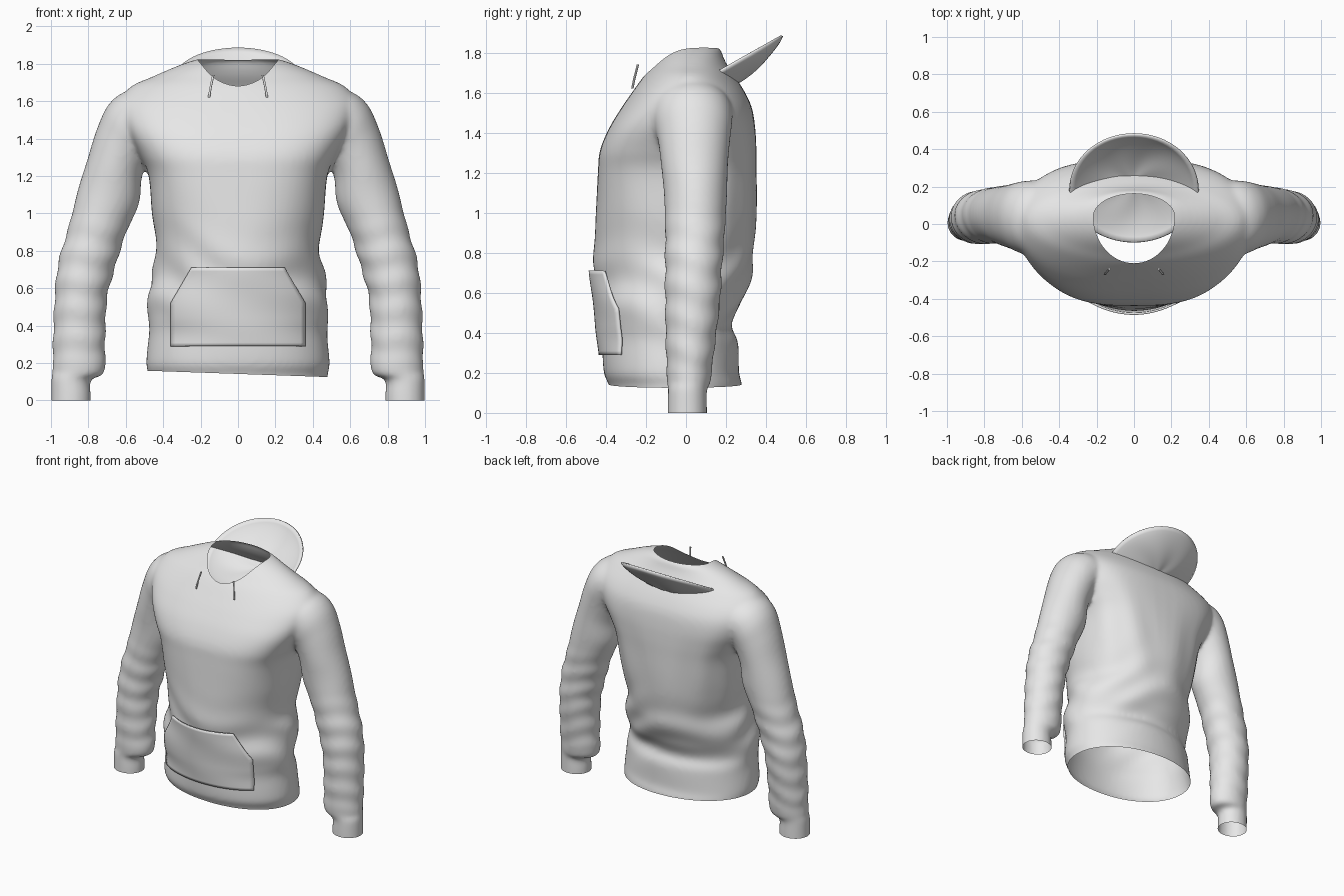
import bpy, bmesh, math
from math import sin, cos, pi, exp
from mathutils import Vector

if "Cube" in bpy.data.objects:
    bpy.data.objects.remove(bpy.data.objects["Cube"])

cloth = bpy.data.materials.new("light_grey_cloth")
cloth.use_nodes = True
GREY = (0.8, 0.8, 0.8, 1)
cloth.diffuse_color = GREY
cloth.node_tree.nodes["Principled BSDF"].inputs["Base Color"].default_value = GREY


def smooth_rows(rows, steps=5):
    """Catmull-Rom interpolation through a list of number tuples."""
    out = []
    for i in range(len(rows) - 1):
        p0, p1 = rows[max(i - 1, 0)], rows[i]
        p2, p3 = rows[i + 1], rows[min(i + 2, len(rows) - 1)]
        for k in range(steps):
            t = k / steps
            out.append([b + t / 2 * (c - a + t * (2 * a - 5 * b + 4 * c - d + t * (3 * (b - c) + d - a)))
                        for a, b, c, d in zip(p0, p1, p2, p3)])
    return out + [list(rows[-1])]


def loft(bm, rings):
    """Closed skin through rings of points, with both ends capped."""
    loops = [[bm.verts.new(p) for p in ring] for ring in rings]
    n = len(loops[0])
    for a, b in zip(loops, loops[1:]):
        for i in range(n):
            bm.faces.new((a[i], a[(i + 1) % n], b[(i + 1) % n], b[i]))
    bm.faces.new(loops[0])
    bm.faces.new(loops[-1])


def grid(bm, rows):
    """Open skin through rows of points."""
    lines = [[bm.verts.new(p) for p in row] for row in rows]
    for a, b in zip(lines, lines[1:]):
        for i in range(len(a) - 1):
            bm.faces.new((a[i], a[i + 1], b[i + 1], b[i]))


def make_object(name, bm, fix_normals=True):
    if fix_normals:
        bmesh.ops.recalc_face_normals(bm, faces=bm.faces)
    mesh = bpy.data.meshes.new(name)
    bm.to_mesh(mesh)
    bm.free()
    obj = bpy.data.objects.new(name, mesh)
    bpy.context.collection.objects.link(obj)
    mesh.materials.append(cloth)
    return obj


def shade(obj):
    bpy.ops.object.select_all(action='DESELECT')
    obj.select_set(True)
    bpy.context.view_layer.objects.active = obj
    bpy.ops.object.shade_smooth_by_angle(angle=math.radians(45))


# Torso sections: height, half width, front y, back y, squareness
TORSO = smooth_rows([
    (.06, .475, -.37, .275, 2.1), (.14, .48, -.385, .28, 2.1), (.2, .49, -.41, .265, 2.1),
    (.35, .478, -.42, .26, 2), (.44, .478, -.43, .225, 2), (.55, .48, -.445, .28, 2),
    (.68, .462, -.455, .325, 1.9), (.8, .435, -.46, .337, 2.1), (1, .46, -.45, .35, 2.4),
    (1.2, .478, -.44, .35, 2.8), (1.31, .525, -.43, .35, 2.9), (1.42, .585, -.385, .345, 2.9),
    (1.52, .63, -.325, .33, 2.6), (1.6, .635, -.27, .295, 2.3), (1.68, .57, -.212, .245, 2),
    (1.73, .46, -.165, .21, 2), (1.78, .345, -.12, .185, 2), (1.815, .25, -.08, .172, 2),
    (1.84, .15, -.03, .13, 2)])

# Sleeve sections: inner x, inner z, outer x, outer z, front y, back y
SLEEVE = smooth_rows([
    (.3, 1.4, .41, 1.68, -.15, .2), (.42, 1.36, .59, 1.655, -.17, .23),
    (.475, 1.31, .69, 1.585, -.16, .23),
    (.49, 1.27, .755, 1.45, -.14, .22), (.515, 1.19, .805, 1.29, -.125, .21),
    (.53, 1.05, .855, 1.13, -.11, .205), (.6, .89, .9, .95, -.105, .195),
    (.66, .7, .96, .74, -.105, .18), (.7, .54, .98, .56, -.105, .17),
    (.71, .3, .99, .3, -.1, .14), (.715, .15, .992, .155, -.095, .122),
    (.785, .11, .998, .125, -.09, .105), (.787, .03, .998, .03, -.092, .105),
    (.787, -.06, .998, -.06, -.092, .105)], 8)


def torso_ring(z, w, f, b, n, count=72):
    ring = []
    for i in range(count):
        a = 2 * pi * i / count
        c, s = cos(a), sin(a)
        waist = exp(-((z - .62) / .22) ** 2)
        fold = 1 + .02 * waist * sin(24 * z + 4 * c + 2 * sin(3 * a))
        # soft upright folds down the back
        if s > 0:
            fold += .012 * s * sin(11 * a + 2 * z) * exp(-((z - 1.05) / .3) ** 2)
        x = w * math.copysign(abs(c) ** (2 / n), c)
        y = (b - f) / 2 * math.copysign(abs(s) ** (2 / n), s)
        ring.append((x * fold, (f + b) / 2 + y * fold, z))
    return ring


def sleeve_ring(side, xi, zi, xo, zo, f, b, count=40):
    mid = Vector(((xi + xo) / 2, (f + b) / 2, (zi + zo) / 2))
    across = Vector(((xo - xi) / 2, 0, (zo - zi) / 2))
    strength = .03 * min(1, max(0, (mid.z - .15) / .1)) * min(1, max(0, (1.02 - mid.z) / .2))
    ring = []
    for i in range(count):
        a = 2 * pi * i / count
        k = 1 + strength * sin(mid.z * 2 * pi / .15 + 1.4 * cos(a) + sin(2 * a))
        p = mid + across * cos(a) * k + Vector((0, (b - f) / 2 * sin(a) * k, 0))
        ring.append((p.x * side, p.y, p.z))
    return ring


# Body and sleeves fused into one skin
bm = bmesh.new()
loft(bm, [torso_ring(*row) for row in TORSO])
for side in (1, -1):
    loft(bm, [sleeve_ring(side, *row) for row in SLEEVE])
body = make_object("body_and_sleeves", bm)

# Neck opening cutter: an egg outline, deeper at the front
NECK_X, NECK_Y, NECK_FRONT, NECK_BACK = .217, .04, .25, .122


def neck_point(a, z):
    depth = NECK_BACK if sin(a) > 0 else NECK_FRONT
    return (NECK_X * cos(a), NECK_Y + depth * sin(a), z)


bm = bmesh.new()
loft(bm, [[neck_point(2 * pi * i / 64, z) for i in range(64)] for z in (1.42, 2.1)])
cutter = make_object("neck_cutter", bm)
cutter.hide_render = True

remesh = body.modifiers.new("Fuse", 'REMESH')
remesh.mode = 'VOXEL'
remesh.voxel_size = .0145
soften = body.modifiers.new("Soften", 'SMOOTH')
soften.factor = .5
soften.iterations = 8
hole = body.modifiers.new("Neck", 'BOOLEAN')
hole.operation = 'DIFFERENCE'
hole.solver = 'EXACT'
hole.object = cutter
skin = bpy.data.meshes.new_from_object(body.evaluated_get(bpy.context.evaluated_depsgraph_get()))
body.modifiers.clear()
body.data = skin
bpy.data.objects.remove(cutter)


def in_neck(v):
    y = v.co.y - NECK_Y
    depth = NECK_BACK if y > 0 else NECK_FRONT
    return v.co.z > 1.4 and (v.co.x / NECK_X) ** 2 + (y / depth) ** 2 < 1.003


# Open the neck, hem and cuffs
bm = bmesh.new()
bm.from_mesh(skin)
bmesh.ops.delete(bm, geom=[f for f in bm.faces if all(in_neck(v) for v in f.verts)], context='FACES')


def trim(test, point, normal):
    faces = [f for f in bm.faces if all(test(v.co) for v in f.verts)]
    edges = {e for f in faces for e in f.edges}
    verts = {v for f in faces for v in f.verts}
    bmesh.ops.bisect_plane(bm, geom=list(verts) + list(edges) + faces, plane_co=point,
                           plane_no=normal, clear_inner=True)


trim(lambda p: abs(p.x) < .62 and p.z < .4, (0, 0, .142), (.035, 0, 1))
trim(lambda p: abs(p.x) > .62 and p.z < .2, (0, 0, 0), (0, 0, 1))
bm.to_mesh(skin)
bm.free()
skin.materials.clear()
skin.materials.append(cloth)
shade(body)


def front_y(x, z):
    """Front surface of the torso at x, z."""
    i = max(k for k in range(len(TORSO) - 1) if TORSO[k][0] <= z)
    low, high = TORSO[i], TORSO[i + 1]
    t = (z - low[0]) / (high[0] - low[0])
    _, w, f, b, n = [p + (q - p) * t for p, q in zip(low, high)]
    return (f + b) / 2 - (b - f) / 2 * (1 - min(1, abs(x) / w) ** n) ** (1 / n)


# Front pocket with slanted hand openings
bm = bmesh.new()
rows = []
for j in range(23):
    t = j / 22
    z = .29 + .42 * t
    half = .362 - .112 * max(0, (z - .52) / .19)
    row = []
    for i in range(29):
        x = half * (i / 14 - 1)
        puff = .021 + .004 * t + .004 * sin(20 * z + 5 * x)
        row.append((x, front_y(x, z) - puff, z))
    rows.append(row)
grid(bm, rows)
pocket = make_object("front_pocket", bm, fix_normals=False)
wall = pocket.modifiers.new("Thickness", 'SOLIDIFY')
wall.thickness = .011
wall.offset = -1
shade(pocket)

# Hood: a shallow tilted bowl, its front half tucked inside the collar
base, along, down = Vector((0, .18, 1.715)), Vector((0, .87, .49)), Vector((0, .49, -.87))
bm = bmesh.new()
rows = []
for j in range(15):
    r = j / 14
    row = []
    for i in range(65):
        a = 2 * pi * i / 64
        length = .345 if sin(a) > 0 else .32
        depth = .095 * (1 - r * r) ** .85 + .012 * sin(5 * a + 4 * r) * r * (1 - r)
        row.append(base + Vector((.343 * r * cos(a), 0, 0)) + along * length * r * sin(a) + down * depth)
    rows.append(row)
grid(bm, rows)
bmesh.ops.remove_doubles(bm, verts=bm.verts, dist=.0005)
hood = make_object("hood", bm)
wall = hood.modifiers.new("Thickness", 'SOLIDIFY')
wall.thickness = .012
wall.offset = 0
shade(hood)

# Drawstrings at the collar
for side, name in ((1, "left_drawstring"), (-1, "right_drawstring")):
    bm = bmesh.new()
    ends = [(.155, -.268, 1.62), (.147, -.258, 1.67), (.132, -.24, 1.74)]
    loft(bm, [[(side * (x + .006 * cos(k * pi / 4)), y + .006 * sin(k * pi / 4), z) for k in range(8)]
              for x, y, z in ends])
    shade(make_object(name, bm))
